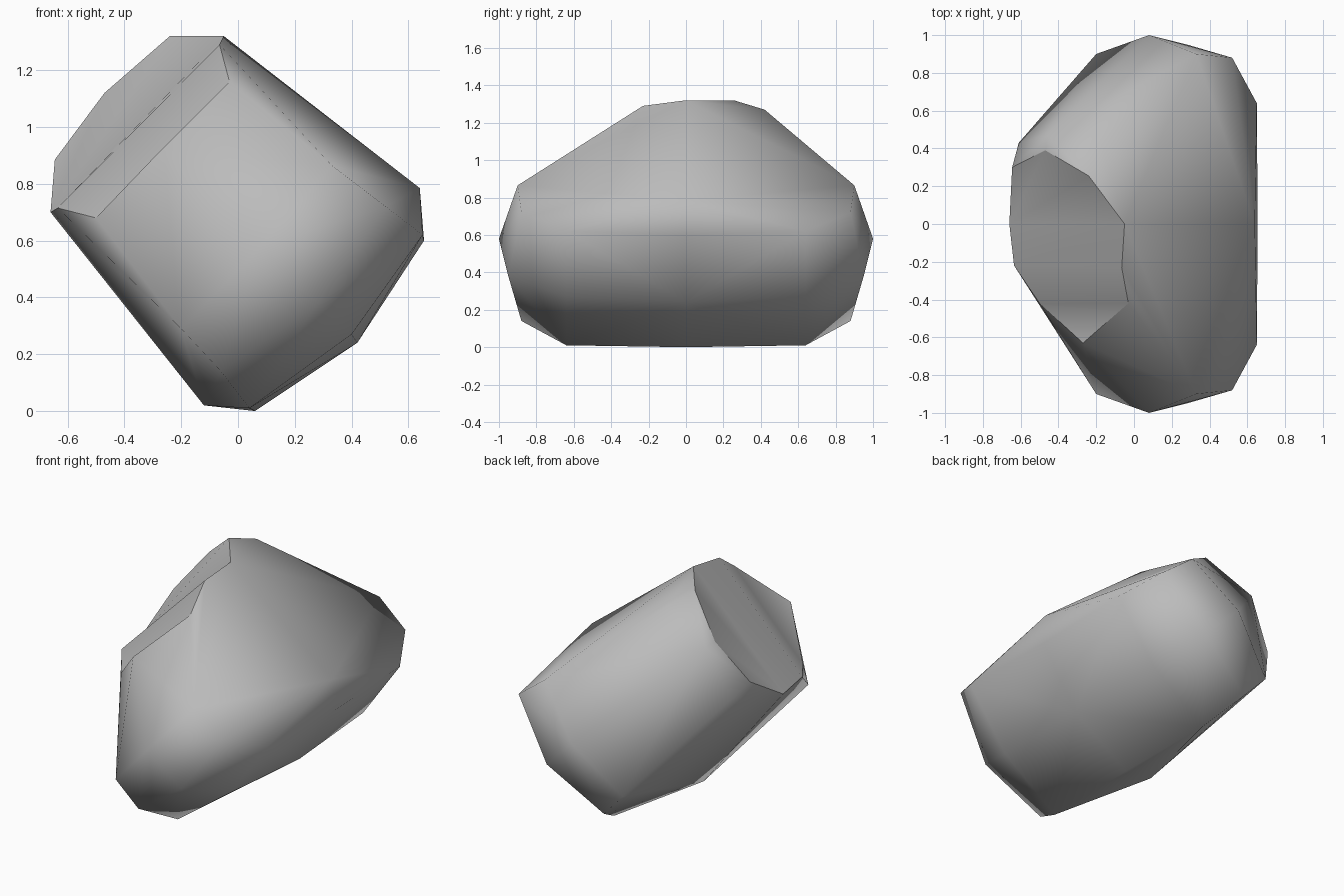
import bpy
import bmesh
from mathutils import Vector

cube = bpy.data.objects.get("Cube")
if cube:
    bpy.data.objects.remove(cube, do_unlink=True)

stone = bpy.data.materials.new("grey_stone")
stone.use_nodes = True
colour = (0.5, 0.5, 0.5, 1)
stone.diffuse_color = colour
stone.node_tree.nodes["Principled BSDF"].inputs["Base Color"].default_value = colour

# Rim of the slanted top, in order around it
rim = [(-.05, 0, 1.32), (-.24, .255, 1.32), (-.47, .39, 1.12), (-.645, .3, .885),
       (-.66, 0, .7), (-.635, -.22, .715), (-.5, -.42, .68), (-.27, -.63, .92),
       (-.03, -.42, 1.16), (-.065, -.23, 1.29)]

# Body corners: back shoulders, then side ridges and keel
body = [(-.17, .42, 1.27), (-.46, .47, 1.11), (-.61, .43, .82),
        (.64, 0, .785), (-.12, 0, .02),
        (.655, 0, .6), (.42, 0, .24), (.06, 0, 0)]
# Corners mirrored front to back
pairs = [(.08, 1, .58), (.28, .95, .38),
         (.33, .9, .865), (.52, .88, .72), (.65, .64, .62),
         (-.2, .9, .29), (-.06, .88, .14), (.04, .64, .01),
         (.4, .64, .27)]
for x, y, z in pairs:
    body += [(x, y, z), (x, -y, z)]

bm = bmesh.new()
rim_verts = [bm.verts.new(p) for p in rim]
for p in body:
    bm.verts.new(p)
hull = bmesh.ops.convex_hull(bm, input=bm.verts[:])
loose = {v for v in hull["geom_interior"] + hull["geom_unused"]
         if isinstance(v, bmesh.types.BMVert)}
bmesh.ops.delete(bm, geom=[v for v in loose if not v.link_faces], context="VERTS")
bmesh.ops.recalc_face_normals(bm, faces=bm.faces[:])

# Open the slanted top and refill it as three shallow strips
top_direction = Vector((-.71, 0, .7))
rim_set = {v for v in rim_verts if v.is_valid}
top = [f for f in bm.faces
       if all(v in rim_set for v in f.verts) and f.normal.dot(top_direction) > .6]
bmesh.ops.delete(bm, geom=top, context="FACES")
border = [e for e in bm.edges if len(e.link_faces) == 1]
cross = []
for a, b in ((0, 4), (9, 5)):
    ends = (rim_verts[a], rim_verts[b])
    if all(v.is_valid for v in ends):
        cross.append(bm.edges.get(ends) or bm.edges.new(ends))
filled = bmesh.ops.edgenet_fill(bm, edges=border + cross)["faces"]

# Smooth everywhere, with a sharp crease around the rim
for e in border:
    e.smooth = False
bmesh.ops.triangulate(bm, faces=[f for f in filled if len(f.verts) > 3])
for f in bm.faces:
    f.smooth = True
bmesh.ops.recalc_face_normals(bm, faces=bm.faces[:])

mesh = bpy.data.meshes.new("boulder")
bm.to_mesh(mesh)
bm.free()
mesh.materials.append(stone)
boulder = bpy.data.objects.new("boulder", mesh)
bpy.context.collection.objects.link(boulder)
